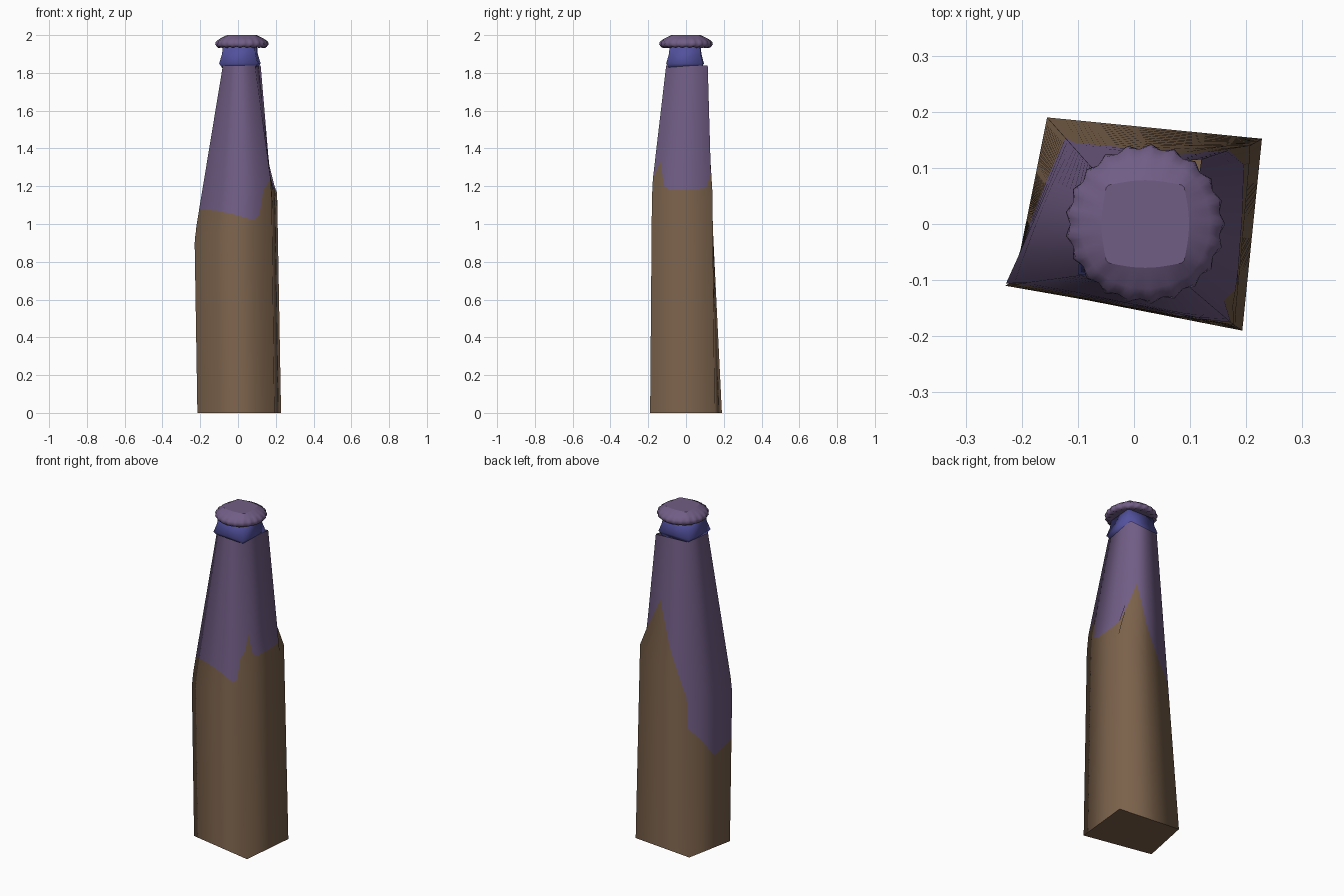
import bpy, math
from mathutils import Vector

if "Cube" in bpy.data.objects:
    bpy.data.objects.remove(bpy.data.objects["Cube"])


def material(name, rgb):
    m = bpy.data.materials.new(name)
    m.diffuse_color = (*rgb, 1)
    m.use_nodes = True
    m.node_tree.nodes["Principled BSDF"].inputs["Base Color"].default_value = m.diffuse_color
    return m


BROWN = material("brown", (0.195, 0.120, 0.070))
PURPLE = material("purple", (0.165, 0.110, 0.235))
BLUE = material("blue", (0.085, 0.082, 0.34))


def make(name, verts, faces, mats, indices=None, normals=None):
    me = bpy.data.meshes.new(name)
    me.from_pydata(verts, [], faces)
    for m in mats:
        me.materials.append(m)
    for i, p in enumerate(me.polygons):
        p.use_smooth = len(p.vertices) == 4
        if indices:
            p.material_index = indices[i]
    if normals:
        me.normals_split_custom_set_from_vertices(normals)
    ob = bpy.data.objects.new(name, me)
    bpy.context.collection.objects.link(ob)
    return ob


def loft(name, rings, mat):
    """Skin equal-length rings, bottom to top, and cap both ends."""
    n = len(rings[0])
    faces = [(r * n + i, r * n + (i + 1) % n, (r + 1) * n + (i + 1) % n, (r + 1) * n + i)
             for r in range(len(rings) - 1) for i in range(n)]
    faces += [tuple(reversed(range(n))), tuple(range((len(rings) - 1) * n, len(rings) * n))]
    return make(name, [v for r in rings for v in r], faces, [mat])


def interp(path, z):
    """Point at height z on a corner edge."""
    for a, b in zip(path, path[1:]):
        if z <= b[2] + 1e-6:
            return Vector(a).lerp(Vector(b), (z - a[2]) / (b[2] - a[2]))
    return Vector(path[-1])


# Bottle: four bent corner edges, front-left then anticlockwise
TOP = 1.84
corners = [
    [(-.215, -.11, 0), (-.23, -.11, .93), (-.08, -.09, TOP)],
    [(.193, -.19, 0), (.178, -.18, 1.2), (.09, -.105, TOP)],
    [(.228, .152, 0), (.207, .14, 1.17), (.17, .132, 1.25), (.12, .115, TOP)],
    [(-.155, .19, 0), (-.075, .1, TOP)],
]
# Height of the colour edge around the perimeter (whole numbers are corners)
edge = [(0, 1.08), (.25, 1.07), (.5, 1.05), (.75, 1.02), (.83, 1.05), (.88, 1.18), (1, 1.24),
        (1.1, 1.33), (1.2, 1.2), (1.3, 1.18), (1.6, 1.18), (1.9, 1.19), (2, 1.27),
        (2.13, 1.36), (2.28, 1.46), (2.6, 1.2), (2.8, 1.05), (2.97, .93), (3, .75),
        (3.3, .66), (3.6, .55), (3.8, .58), (3.985, .62)]
K = 12
verts, normals = [], []
for t, b in edge:
    c, u = int(t), t - int(t)
    pa, pb = corners[c], corners[(c + 1) % 4]
    na, nb = (Vector((p[0][0], p[0][1], 0)).normalized() for p in (pa, pb))
    for k in range(2 * K + 1):
        z = b * k / K if k <= K else b + (TOP - b) * (k - K) / K
        verts.append(interp(pa, z).lerp(interp(pb, z), u))
        normals.append((na.lerp(nb, u) + Vector((0, 0, .08))).normalized())
n, m = len(edge), 2 * K + 1
faces, idx = [], []
for i in range(n):
    j = (i + 1) % n
    for k in range(2 * K):
        faces.append((i * m + k, j * m + k, j * m + k + 1, i * m + k + 1))
        idx.append(0 if k < K else 1)
make("bottle_body", verts, faces, [BROWN, PURPLE], idx, normals)

# Base plate closing the underside
make("bottle_base", [c[0] for c in corners], [(3, 2, 1, 0)], [BROWN])


# Neck collar: four-sided and flared at the bottom
def quad(s, z):
    base = [(-.10, -.09), (.105, -.105), (.12, .09), (-.085, .095)]
    return [(.012 + (x - .012) * s, y * s, z) for x, y in base]


collar = loft("neck_collar", [quad(.82, 1.82), quad(1, 1.85), quad(.86, 1.9), quad(.82, 1.945)], BLUE)

# Crown cap: fluted skirt rising to a squarish flat top
N, FLUTES = 84, 21


def cap_ring(r, z, flute=0, square=0):
    ring = []
    for i in range(N):
        a = 2 * math.pi * i / N
        q = 1 / max(abs(math.cos(a)), abs(math.sin(a)))
        d = r * (1 + square * (q - 1)) * (1 + flute * math.cos(FLUTES * a))
        ring.append((.02 + d * math.cos(a), d * math.sin(a), z + flute * .1 * math.cos(FLUTES * a)))
    return ring


loft("crown_cap", [cap_ring(.10, 1.94), cap_ring(.128, 1.935, .04), cap_ring(.138, 1.948, .035),
                   cap_ring(.136, 1.965, .015), cap_ring(.115, 1.982, 0, .1),
                   cap_ring(.078, 2.0, 0, .6)], PURPLE)
